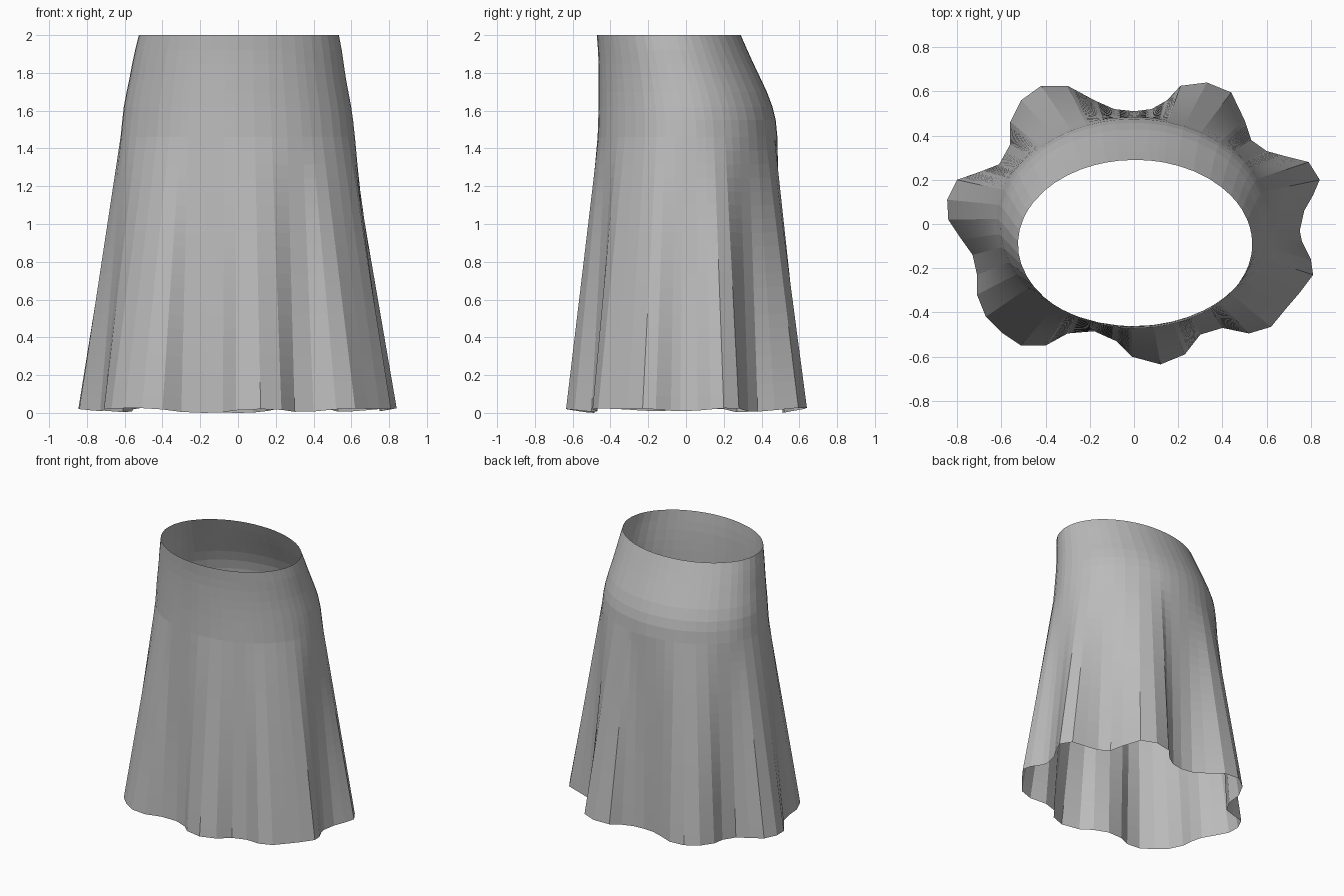
import bpy, bmesh, math

if "Cube" in bpy.data.objects:
    bpy.data.objects.remove(bpy.data.objects["Cube"])

# Wavy hem outline seen from above, counter-clockwise
HEM = [(.75,-.03),(.77,.06),(.81,.13),(.84,.20),(.79,.28),(.69,.305),(.60,.33),(.53,.38),
       (.50,.47),(.44,.595),(.33,.64),(.21,.625),(.15,.56),(.08,.52),(0,.51),(-.09,.52),
       (-.18,.56),(-.30,.625),(-.42,.625),(-.51,.56),(-.56,.46),(-.56,.36),(-.61,.27),
       (-.70,.235),(-.80,.20),(-.845,.11),(-.84,.02),(-.78,-.07),(-.73,-.14),(-.71,-.23),
       (-.71,-.32),(-.67,-.42),(-.60,-.49),(-.51,-.55),(-.40,-.55),(-.30,-.495),(-.18,-.485),
       (-.08,-.53),(-.01,-.60),(.12,-.635),(.23,-.59),(.30,-.50),(.40,-.47),(.52,-.495),
       (.62,-.465),(.69,-.38),(.75,-.31),(.81,-.23),(.80,-.16),(.76,-.08)]

# Upper body sections: height, left, right, front, back
BODY = [(2.0,-.525,.535,-.472,.290),(1.92,-.545,.55,-.466,.325),(1.85,-.56,.56,-.463,.357),
        (1.77,-.575,.572,-.462,.395),(1.70,-.59,.585,-.462,.428),(1.62,-.605,.60,-.463,.458),
        (1.55,-.613,.61,-.465,.475),(1.46,-.622,.62,-.468,.484)]
ROWS = 20


def oval(section):
    z, left, right, front, back = section
    ring = []
    for x, y in HEM:
        a = math.atan2(y / .62, x / .80)
        ring.append(((left + right) / 2 + (right - left) / 2 * math.cos(a),
                     (front + back) / 2 + (back - front) / 2 * math.sin(a), z))
    return ring


# Rings from the waist down, then a straight flare into the pleats
rings = [oval(s) for s in BODY]
base = rings[-1]
hem = []
for x, y in HEM:
    fold = math.hypot(x / .84, y / .64)
    hem.append((x, y, max(0, min(.03, .02 + (fold - 1.0) * .1))))
for r in range(1, ROWS + 1):
    t = r / ROWS
    rings.append([tuple(p + (q - p) * t for p, q in zip(a, b)) for a, b in zip(base, hem)])

bm = bmesh.new()
verts = [[bm.verts.new(p) for p in ring] for ring in rings]
n = len(HEM)
for upper, lower in zip(verts, verts[1:]):
    for i in range(n):
        j = (i + 1) % n
        bm.faces.new((upper[i], lower[i], lower[j], upper[j]))

mesh = bpy.data.meshes.new("skirt")
bm.to_mesh(mesh)
bm.free()
cloth = bpy.data.materials.new("grey cloth")
cloth.diffuse_color = (.5, .5, .5, 1)
cloth.use_nodes = True
cloth.node_tree.nodes["Principled BSDF"].inputs["Base Color"].default_value = cloth.diffuse_color
mesh.materials.append(cloth)
skirt = bpy.data.objects.new("skirt", mesh)
bpy.context.collection.objects.link(skirt)
